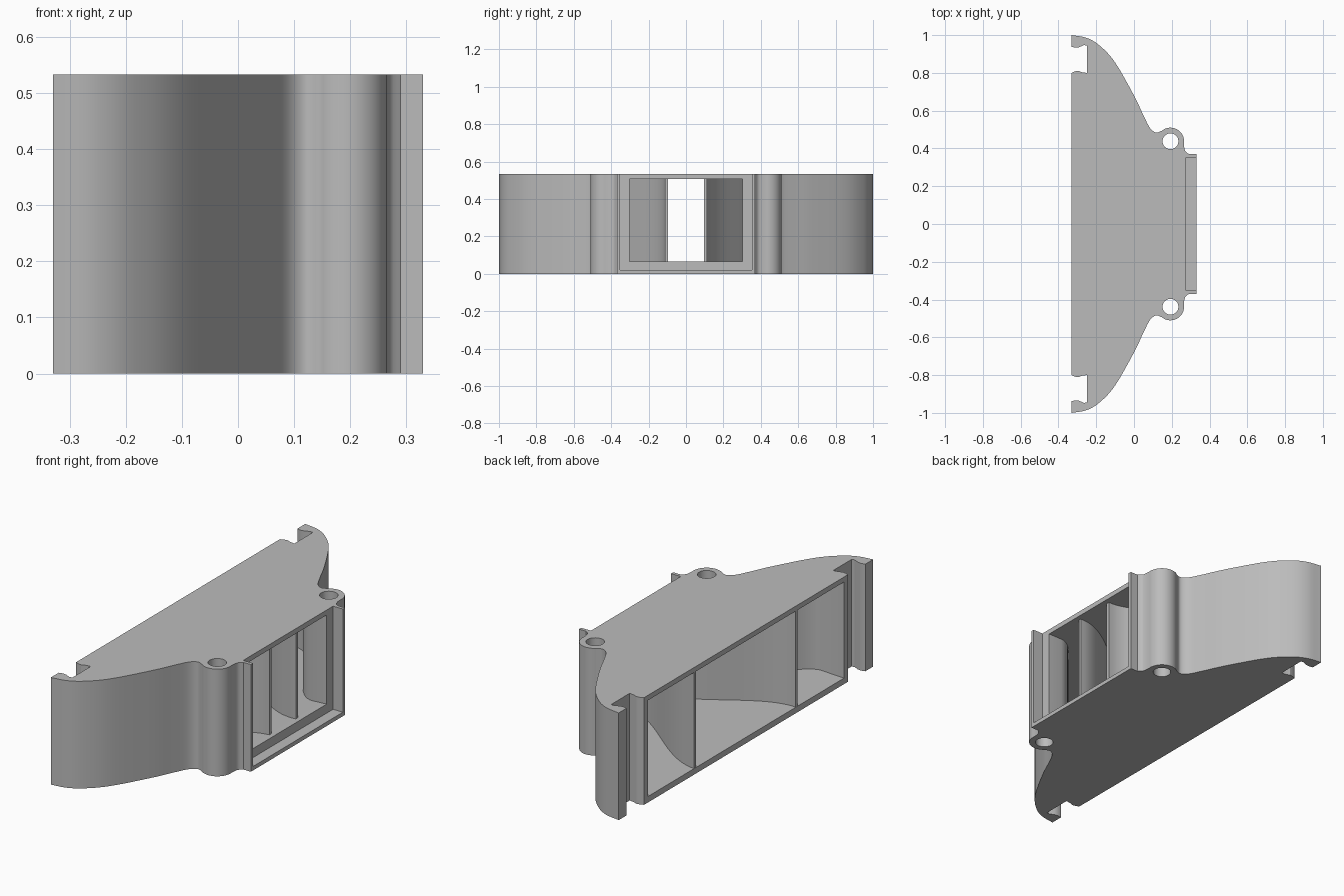
import bpy, bmesh, math
from mathutils import Vector

cube = bpy.data.objects.get("Cube")
if cube:
    bpy.data.objects.remove(cube, do_unlink=True)

HEIGHT = 0.533
BACK = -0.33
BOSS = Vector((0.193, 0.438))

grey = bpy.data.materials.new("light grey plastic")
grey.use_nodes = True
grey.diffuse_color = (0.5, 0.5, 0.5, 1)
grey.node_tree.nodes["Principled BSDF"].inputs["Base Color"].default_value = (0.5, 0.5, 0.5, 1)


def finish(name, bm):
    bmesh.ops.recalc_face_normals(bm, faces=bm.faces)
    mesh = bpy.data.meshes.new(name)
    bm.to_mesh(mesh)
    bm.free()
    mesh.materials.append(grey)
    obj = bpy.data.objects.new(name, mesh)
    bpy.context.collection.objects.link(obj)
    return obj


def prism(name, outline, z0, z1):
    """Extrude a plan outline between two heights."""
    bm = bmesh.new()
    face = bm.faces.new([bm.verts.new((p[0], p[1], z0)) for p in outline])
    top = bmesh.ops.extrude_face_region(bm, geom=[face])["geom"]
    verts = [v for v in top if isinstance(v, bmesh.types.BMVert)]
    bmesh.ops.translate(bm, verts=verts, vec=(0, 0, z1 - z0))
    return finish(name, bm)


def loft(name, sections):
    """Skin a row of rectangles given as (x, y0, y1, z0, z1)."""
    bm = bmesh.new()
    rings = [[bm.verts.new(c) for c in ((x, a, l), (x, b, l), (x, b, h), (x, a, h))]
             for x, a, b, l, h in sections]
    for r, s in zip(rings, rings[1:]):
        for i in range(4):
            j = (i + 1) % 4
            bm.faces.new((r[i], r[j], s[j], s[i]))
    bm.faces.new(rings[0])
    bm.faces.new(rings[-1])
    return finish(name, bm)


def spline(points, steps=6):
    """Smooth curve through the points."""
    p = [Vector(q) for q in points]
    p = [2 * p[0] - p[1]] + p + [2 * p[-1] - p[-2]]
    out = []
    for a, b, c, d in zip(p, p[1:], p[2:], p[3:]):
        for k in range(steps):
            t = k / steps
            out.append(0.5 * (2 * b + (c - a) * t + (2 * a - 5 * b + 4 * c - d) * t ** 2
                              + (3 * b - a - 3 * c + d) * t ** 3))
    return out + [p[-2]]


def arc(center, radius, start, end, count):
    return [center + radius * Vector((math.cos(a), math.sin(a)))
            for a in (math.radians(start + (end - start) * i / count) for i in range(count + 1))]


def ease(x, x0, x1, y0, y1):
    t = min(max((x - x0) / (x1 - x0), 0), 1)
    return y0 + (y1 - y0) * t * t * (3 - 2 * t)


def cut(target, cutter):
    mod = target.modifiers.new("cut", "BOOLEAN")
    mod.operation = "DIFFERENCE"
    mod.solver = "EXACT"
    mod.object = cutter
    bpy.context.view_layer.objects.active = target
    bpy.ops.object.modifier_apply(modifier=mod.name)
    bpy.data.objects.remove(cutter, do_unlink=True)


# Plan outline of one half: clip notch, swept flank, screw boss, slot post
notch = [(BACK, 0.8), (-0.315, 0.808), (-0.295, 0.811), (-0.275, 0.803), (-0.25, 0.8),
         (-0.25, 0.945), (-0.265, 0.947), (-0.29, 0.936), (-0.31, 0.933), (BACK, 0.938)]
flank = spline([(BACK, 1), (-0.25, 0.985), (-0.18, 0.943), (-0.1, 0.855), (0, 0.68),
                (0.05, 0.575), (0.085, 0.508), (0.118, 0.484), (0.148, 0.494)])
boss = arc(BOSS, 0.072, 125, -8, 18)
post = spline([(0.266, 0.405), (0.272, 0.385), (0.29, 0.37)], 3) + [Vector((0.33, 0.37))]
half = [Vector(p) for p in notch] + flank + boss + post
outline = half + [Vector((p.x, -p.y)) for p in reversed(half)]
body = prism("duct_body", outline, 0, HEIGHT)

# Tapering air passage
stations = [-0.35, BACK] + [-0.2 + 0.4 * i / 20 for i in range(21)] + [0.275, 0.3]
passage = []
for x in stations:
    w = ease(x, -0.22, 0.2, 0.77, 0.303)
    floor = 0.03 + 0.035 * min(max((x - BACK) / 0.6, 0), 1)
    passage.append((x, -w, w, floor, 0.508))
cut(body, loft("passage_cutter", passage))

# Slide-in slot, open at the top
cut(body, loft("slot_cutter", [(x, -0.353, 0.353, 0.02, 0.6) for x in (0.276, 0.4)]))

# Screw holes
for side in (1, -1):
    ring = arc(Vector((BOSS.x, side * BOSS.y)), 0.042, 0, 360, 32)[:-1]
    cut(body, prism("hole_cutter", ring, -0.1, 0.7))

# Curved guide vanes
parts = [body]
for side, name in ((1, "left_vane"), (-1, "right_vane")):
    rows = []
    for i in range(25):
        x = BACK + 0.001 + 0.58 * i / 24
        y = side * ease(x, BACK, 0.24, 0.4, 0.104)
        rows.append((x, y - 0.008, y + 0.008, 0.015, 0.52))
    parts.append(loft(name, rows))

bpy.ops.object.select_all(action="DESELECT")
for obj in parts:
    obj.select_set(True)
bpy.context.view_layer.objects.active = body
bpy.ops.object.shade_smooth_by_angle(angle=math.radians(30))
